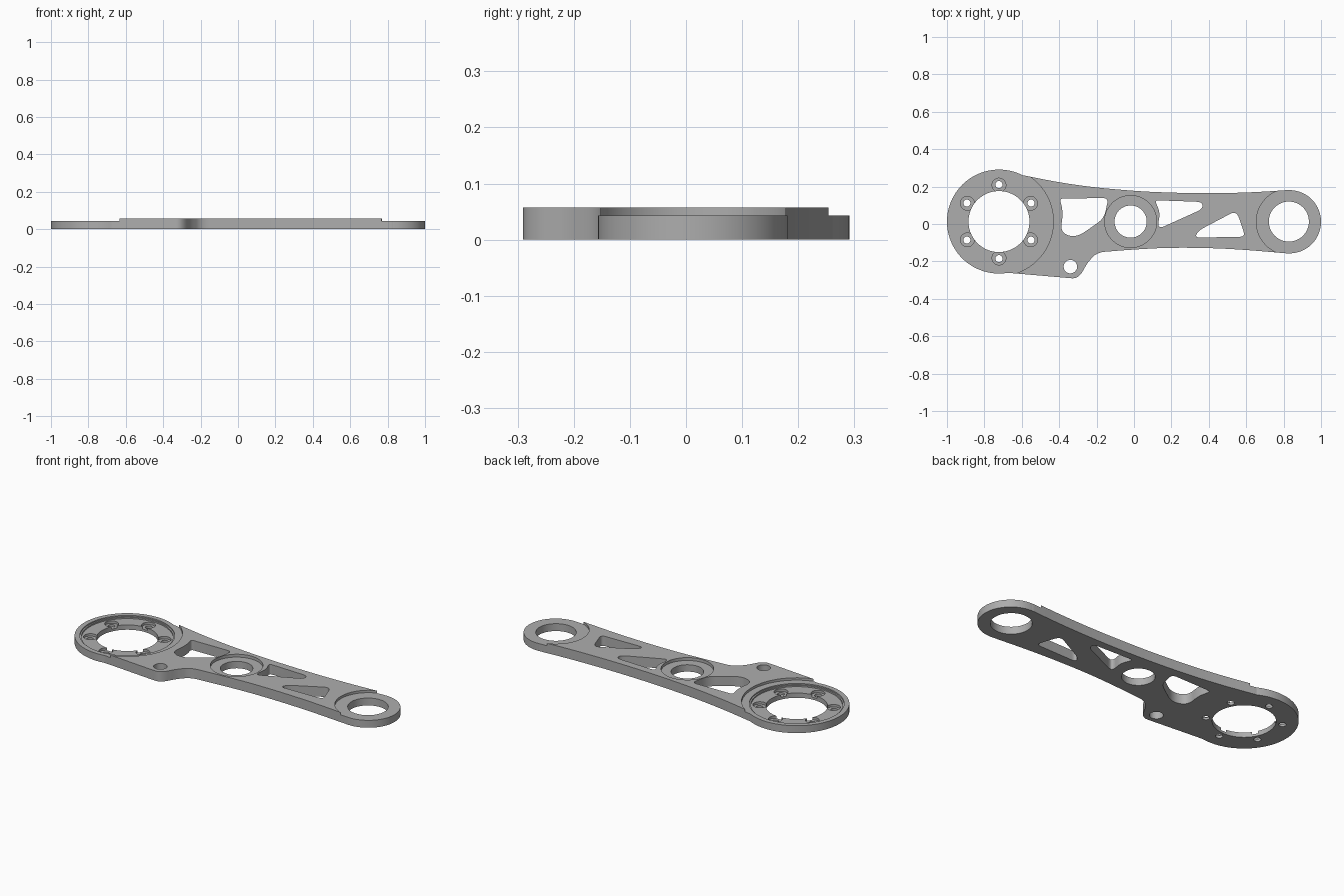
import bpy, bmesh, math
from mathutils import Vector

if "Cube" in bpy.data.objects:
    bpy.data.objects.remove(bpy.data.objects["Cube"])

TOP, LOW = 0.057, 0.043          # plate height, height of the two round ends
HUB, MID, TIP = (-0.722, 0.013), (-0.018, 0.013), (0.831, 0.012)
HUB_R, TIP_R = 0.278, 0.169

metal = bpy.data.materials.new("grey metal")
metal.use_nodes = True
GREY = (0.42, 0.42, 0.42, 1)
metal.diffuse_color = GREY
metal.node_tree.nodes["Principled BSDF"].inputs["Base Color"].default_value = GREY


def prism(name, pts, z0, z1):
    """Extrude a closed 2D outline from z0 to z1."""
    bm = bmesh.new()
    face = bm.faces.new([bm.verts.new((x, y, z0)) for x, y in pts])
    new = bmesh.ops.extrude_face_region(bm, geom=[face])["geom"]
    bmesh.ops.translate(bm, vec=(0, 0, z1 - z0),
                        verts=[v for v in new if isinstance(v, bmesh.types.BMVert)])
    bmesh.ops.recalc_face_normals(bm, faces=bm.faces)
    mesh = bpy.data.meshes.new(name)
    bm.to_mesh(mesh)
    bm.free()
    mesh.materials.append(metal)
    obj = bpy.data.objects.new(name, mesh)
    bpy.context.collection.objects.link(obj)
    return obj


def circle(c, r, n=96):
    return [(c[0] + r * math.cos(2 * math.pi * i / n),
             c[1] + r * math.sin(2 * math.pi * i / n)) for i in range(n)]


def rounded(corners, steps=8):
    """Round each (x, y, reach) corner with a quadratic curve."""
    out = []
    for i, (x, y, reach) in enumerate(corners):
        p = Vector((x, y))
        a, b = (Vector(corners[j][:2]) for j in (i - 1, (i + 1) % len(corners)))
        a = p + (a - p).normalized() * min(reach, (a - p).length * 0.49)
        b = p + (b - p).normalized() * min(reach, (b - p).length * 0.49)
        for k in range(steps + 1):
            t = k / steps
            out.append(tuple(a * (1 - t) ** 2 + p * 2 * t * (1 - t) + b * t * t))
    return out


def combine(target, tool, operation):
    mod = target.modifiers.new(operation, "BOOLEAN")
    mod.object, mod.operation, mod.solver = tool, operation, "EXACT"
    bpy.context.view_layer.update()
    done = bpy.data.meshes.new_from_object(
        target.evaluated_get(bpy.context.evaluated_depsgraph_get()))
    target.modifiers.clear()
    target.data = done
    bpy.data.objects.remove(tool)


def cut(target, pts, z0=-0.1, z1=0.2):
    combine(target, prism("cutter", pts, z0, z1), "DIFFERENCE")


# Arm plate with the side lug
outline = rounded([
    (-0.70, 0.27, 0.01), (-0.60, 0.262, 0.02), (-0.40, 0.222, 0.1), (-0.20, 0.194, 0.1),
    (0.05, 0.173, 0.1), (0.35, 0.163, 0.15), (0.62, 0.168, 0.13), (0.83, 0.182, 0.01),
    (0.83, -0.158, 0.01), (0.51, -0.131, 0.15), (0.21, -0.125, 0.15), (0.0, -0.136, 0.1),
    (-0.20, -0.152, 0.045), (-0.25, -0.21, 0.02), (-0.297, -0.293, 0.075),
    (-0.37, -0.287, 0.03), (-0.65, -0.263, 0.02), (-0.70, -0.26, 0.01)])
arm = prism("link_arm", outline, 0, TOP)
cut(arm, circle(HUB, 0.291), LOW)
cut(arm, circle(TIP, 0.177), LOW)

# Round ends
combine(arm, prism("hub_disc", circle(HUB, HUB_R), 0, LOW), "UNION")
combine(arm, prism("tip_disc", circle(TIP, TIP_R), 0, LOW), "UNION")

# Hub recess, bore and bolt seats
cut(arm, circle(HUB, 0.25), 0.036)
cut(arm, circle(HUB, 0.242), 0.028)
cut(arm, circle(HUB, 0.163))
for i in range(6):
    a = math.radians(30 + 60 * i)
    spot = lambda r: (HUB[0] + r * math.cos(a), HUB[1] + r * math.sin(a))
    cut(arm, circle(spot(0.195), 0.037, 32), 0.014)
    cut(arm, circle(spot(0.198), 0.019, 24))

# Middle bearing seat, tip bore and lug hole
cut(arm, circle(MID, 0.139), 0.040)
cut(arm, circle(MID, 0.086))
cut(arm, circle((0.828, 0.013), 0.107))
cut(arm, circle((-0.34, -0.228), 0.036, 48))

# Lightening windows
windows = [
    [(-0.397, 0.136, 0.02), (-0.137, 0.139, 0.03), (-0.16, 0.03, 0.04),
     (-0.31, -0.075, 0.06), (-0.395, -0.045, 0.05), (-0.378, 0.06, 0.06)],
    [(0.112, 0.127, 0.02), (0.366, 0.118, 0.035), (0.366, 0.08, 0.03),
     (0.14, -0.022, 0.03), (0.128, -0.005, 0.015), (0.14, 0.06, 0.06)],
    [(0.548, 0.072, 0.04), (0.595, -0.068, 0.03), (0.325, -0.073, 0.03),
     (0.345, -0.035, 0.03)]]
for w in windows:
    cut(arm, rounded(w))

bpy.context.view_layer.objects.active = arm
arm.select_set(True)
bpy.ops.object.shade_smooth_by_angle(angle=math.radians(30))
